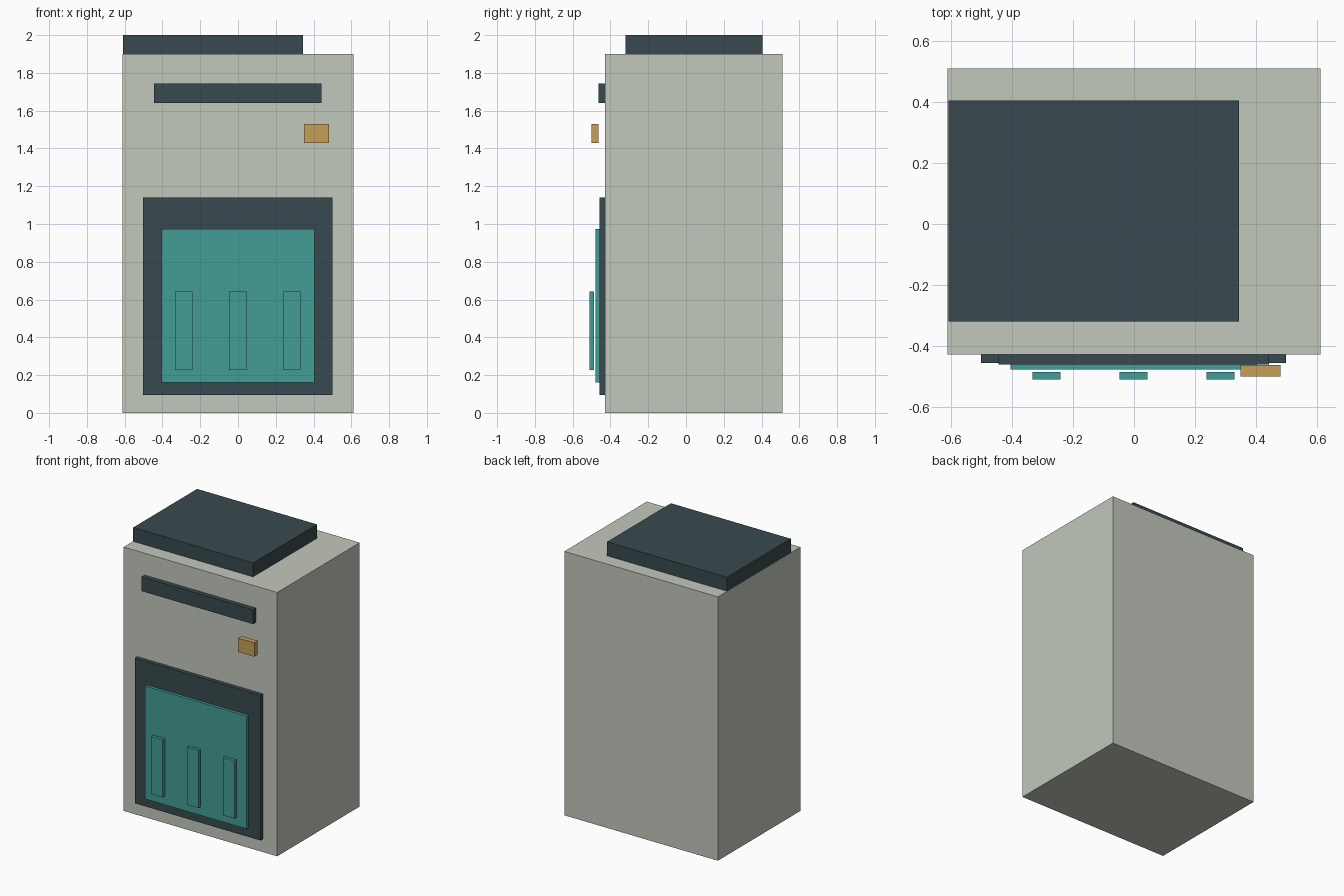
import bpy

if "Cube" in bpy.data.objects:
    bpy.data.objects.remove(bpy.data.objects["Cube"])


def material(name, rgb):
    """Flat material from 0-255 sRGB."""
    def lin(c):
        c /= 255
        return c / 12.92 if c <= 0.04045 else ((c + 0.055) / 1.055) ** 2.4
    m = bpy.data.materials.new(name)
    m.diffuse_color = (*[lin(c) for c in rgb], 1)
    m.use_nodes = True
    m.node_tree.nodes["Principled BSDF"].inputs["Base Color"].default_value = m.diffuse_color
    return m


def box(name, xs, ys, zs, mat):
    """Box given by its extents on each axis."""
    spans = (xs, ys, zs)
    bpy.ops.mesh.primitive_cube_add(size=1, location=[(a + b) / 2 for a, b in spans])
    ob = bpy.context.object
    ob.name = name
    ob.scale = [b - a for a, b in spans]
    bpy.ops.object.transform_apply(location=False, rotation=False, scale=True)
    ob.data.materials.append(mat)
    return ob


grey = material("pale grey green", (194, 200, 188))
dark = material("dark slate", (56, 73, 78))
teal = material("teal", (67, 158, 150))
gold = material("ochre", (199, 159, 87))

FRONT = -0.428

# Cabinet and offset top unit
box("cabinet", (-0.612, 0.612), (FRONT, 0.511), (0, 1.9), grey)
box("top_unit", (-0.61, 0.345), (-0.321, 0.406), (1.9, 2.0), dark)

# Upper front: slot strip and button standing proud of the face
box("slot_strip", (-0.445, 0.443), (-0.462, FRONT), (1.64, 1.743), dark)
box("button", (0.35, 0.481), (-0.501, -0.463), (1.43, 1.53), gold)

# Lower front: frame, screen and three raised bars
box("screen_frame", (-0.502, 0.5), (-0.457, FRONT), (0.095, 1.14), dark)
box("screen", (-0.405, 0.404), (-0.478, -0.457), (0.16, 0.973), teal)
for i, x in enumerate((-0.288, -0.002, 0.285)):
    box(f"screen_bar_{i + 1}", (x - 0.046, x + 0.046), (-0.511, -0.487), (0.227, 0.642), teal)
